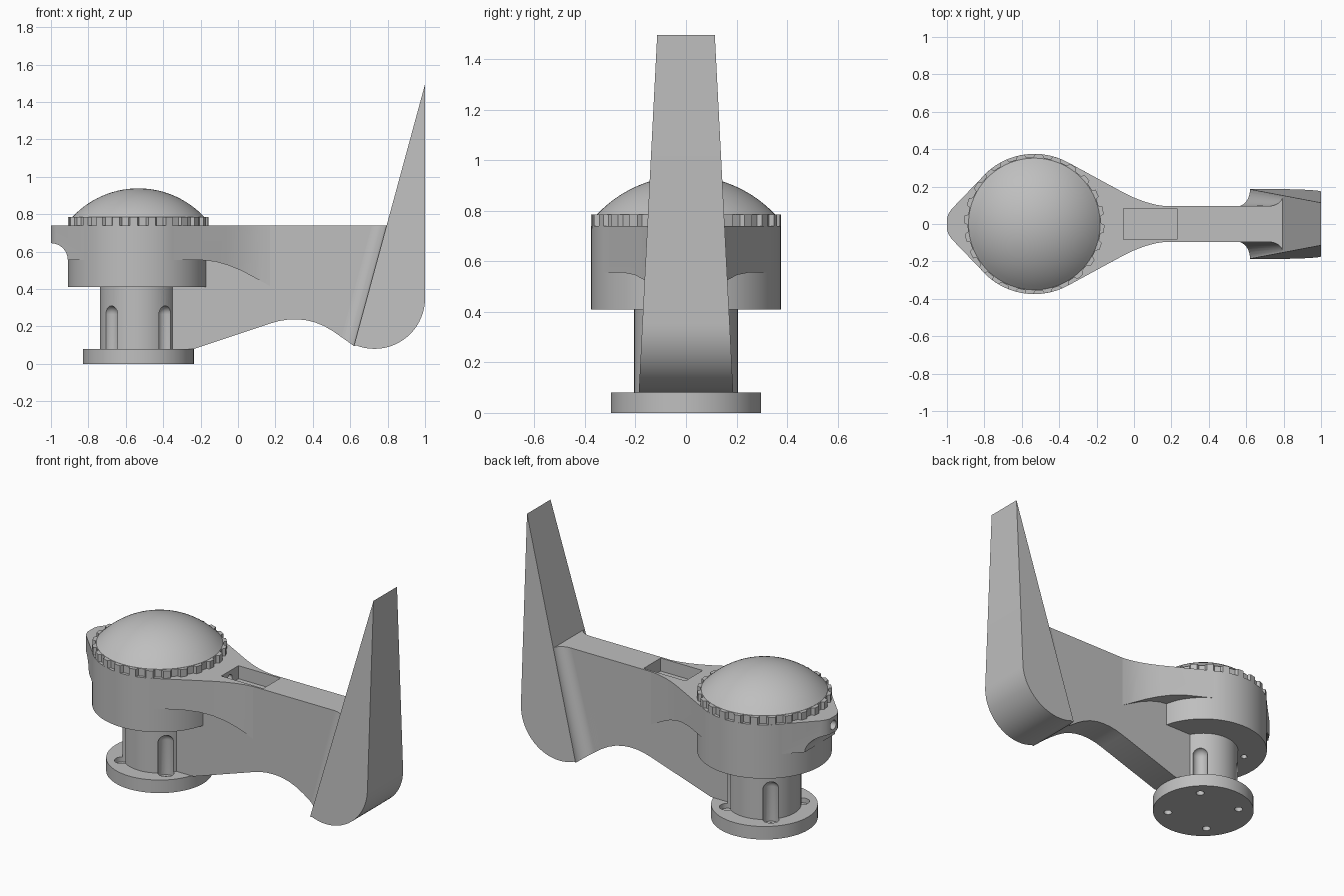
import bpy, bmesh
from math import sin, cos, pi, radians, sqrt

cube = bpy.data.objects.get("Cube")
if cube:
    bpy.data.objects.remove(cube, do_unlink=True)

grey = bpy.data.materials.new("plain grey")
grey.use_nodes = True
tone = (0.52, 0.52, 0.52, 1)
grey.diffuse_color = tone
grey.node_tree.nodes["Principled BSDF"].inputs["Base Color"].default_value = tone

CX = -0.533    # axis of the mast and housing
TOP = 0.74     # shared top level of housing and arm


def finish(name, bm):
    bmesh.ops.recalc_face_normals(bm, faces=bm.faces)
    mesh = bpy.data.meshes.new(name)
    bm.to_mesh(mesh)
    bm.free()
    mesh.materials.append(grey)
    ob = bpy.data.objects.new(name, mesh)
    bpy.context.collection.objects.link(ob)
    return ob


def prism(name, pts, lo, hi, axis="z"):
    """Extrude a 2D outline along z (points are x, y) or along y (points are x, z)."""
    bm = bmesh.new()
    place = (lambda p, h: (p[0], p[1], h)) if axis == "z" else (lambda p, h: (p[0], h, p[1]))
    a = [bm.verts.new(place(p, lo)) for p in pts]
    b = [bm.verts.new(place(p, hi)) for p in pts]
    bm.faces.new(a)
    bm.faces.new(b)
    n = len(pts)
    for i in range(n):
        j = (i + 1) % n
        bm.faces.new((a[i], a[j], b[j], b[i]))
    return finish(name, bm)


def lathe(name, profile, x, y=0, steps=32):
    """Revolve an (r, z) profile that starts and ends on the axis."""
    bm = bmesh.new()
    vs = [bm.verts.new((x + r, y, z)) for r, z in profile]
    es = [bm.edges.new(e) for e in zip(vs, vs[1:])]
    bmesh.ops.spin(bm, geom=vs + es, cent=(x, y, 0), axis=(0, 0, 1),
                   angle=2 * pi, steps=steps)
    bmesh.ops.remove_doubles(bm, verts=bm.verts, dist=0.0005)
    return finish(name, bm)


def rod(name, x, y, r, lo, hi, steps=32):
    return lathe(name, [(0, lo), (r, lo), (r, hi), (0, hi)], x, y, steps)


def boolean(ob, tool, op="DIFFERENCE", keep=False):
    mod = ob.modifiers.new("cut", "BOOLEAN")
    mod.object, mod.operation, mod.solver = tool, op, "EXACT"
    bpy.context.view_layer.objects.active = ob
    bpy.ops.object.modifier_apply(modifier=mod.name)
    if not keep:
        bpy.data.objects.remove(tool, do_unlink=True)


def mirrored(half):
    """Close an outline symmetric about y = 0."""
    return half + [(x, -y) for x, y in reversed(half)]


# Mounting flange and mast
flange = rod("mounting_flange", CX, 0, 0.297, 0, 0.08, 64)
mast = rod("mast", CX, 0, 0.205, 0.07, 0.43, 64)

# Four screw holes, each with a round-topped channel up the mast
R = 0.045
channel = [(0, 0.05), (R, 0.05)]
channel += [(R * cos(a * pi / 12), 0.265 + R * sin(a * pi / 12)) for a in range(6)] + [(0, 0.31)]
for sx in (-1, 1):
    for sy in (-1, 1):
        x, y = CX + sx * 0.148, sy * 0.148
        boolean(flange, rod("hole_cutter", x, y, 0.024, -0.1, 0.2))
        cutter = lathe("channel_cutter", channel, x, y)
        boolean(flange, cutter, keep=True)
        boolean(mast, cutter)

# Round housing with a small drain hole underneath
housing = rod("housing", CX, 0, 0.375, 0.41, TOP, 96)
boolean(housing, rod("drain_cutter", CX - 0.23, 0.1, 0.02, 0.3, 0.47, 12))

# Teardrop shroud: top outline trimmed by a side profile
shroud = prism("shroud", mirrored([
    (-1, 0.03), (-0.992, 0.055), (-0.975, 0.08), (-0.8, 0.262), (-0.533, 0.3),
    (-0.345, 0.325), (-0.06, 0.17), (0, 0.141), (0.06, 0.118), (0.12, 0.102),
    (0.17, 0.095)]), 0.3, TOP, "z")
hollow = [(-1 + 0.09 * sin(a * pi / 16), 0.555 + 0.09 * cos(a * pi / 16)) for a in range(9)]
side = [(-1.1, 0.9), (-1.1, 0.645)] + hollow + [
    (-0.2, 0.555), (-0.12, 0.546), (-0.05, 0.526), (0.02, 0.497), (0.09, 0.46),
    (0.2, 0.4), (0.2, 0.9)]
boolean(shroud, prism("shroud_trim", side, -0.5, 0.5, "y"), "INTERSECT")

# Hole in the pointed tip, running along x
tip = rod("tip_cutter", 0, 0, 0.028, -0.06, 0.06, 24)
for v in tip.data.vertices:
    x, y, z = v.co
    v.co = (-1 + z, y, 0.69 - x)
boolean(shroud, tip)

# Arm web with an arched lower edge
web = [(-0.5, 0.08), (-0.235, 0.08), (0.17, 0.215), (0.22, 0.229), (0.265, 0.236),
       (0.31, 0.238), (0.36, 0.234), (0.41, 0.222), (0.46, 0.202), (0.51, 0.173),
       (0.56, 0.138), (0.62, 0.095), (0.7, 0.11), (0.8, TOP), (-0.5, TOP)]
arm = prism("arm", web, -0.095, 0.095, "y")

# Pocket sunk in the top of the arm, with a cable hole at its inner end
box = [(-0.055, 0.66), (0.23, 0.66), (0.23, 0.9), (-0.055, 0.9)]
pocket = prism("pocket_cutter", box, -0.083, 0.083, "y")
cable = rod("cable_cutter", 0, 0, 0.022, -0.05, 0.05, 20)
for v in cable.data.vertices:
    x, y, z = v.co
    v.co = (-0.075 + z, y, 0.695 - x)
for part in (arm, shroud):
    boolean(part, pocket, keep=True)
    boolean(part, cable, keep=True)
for tool in (pocket, cable):
    bpy.data.objects.remove(tool, do_unlink=True)


# Tail vane: slanted leading edge, rounded heel, tapering towards the top
def half_width(z):
    return 0.191 - 0.0515 * z


heel = [(0.73 + 0.27 * cos(a * pi / 32), 0.35 + 0.27 * sin(a * pi / 32)) for a in range(0, -21, -1)]
vane = prism("tail_vane", [(1, 1.495)] + heel + [(0.62, 0.097)], -1, 1, "y")
for v in vane.data.vertices:
    v.co.y *= half_width(v.co.z)

# Concave fillet that flares the arm into the vane
flare = [(-0.2, 0)] + [(-0.08 + 0.08 * sin(a * pi / 16), 1 - cos(a * pi / 16)) for a in range(9)]
fillet = prism("vane_fillet", mirrored([(x, t + 1) for x, t in flare + [(0.03, 1)]]), 0.05, TOP, "z")
for v in fillet.data.vertices:
    x, y, z = v.co
    w = 0.095 + (abs(y) - 1) * (half_width(z) - 0.097)
    v.co = (x + 0.62 + (z - 0.095) * 0.2724, w if y > 0 else -w, z)
boolean(fillet, prism("fillet_trim", web, -0.4, 0.4, "y"), "INTERSECT")

# Toothed clamp ring and domed cap
teeth = 24
gear = []
for i in range(teeth):
    for r, f in ((0.357, 0), (0.357, 0.4), (0.375, 0.5), (0.375, 0.9)):
        a = 2 * pi * (i + f + 0.05) / teeth
        gear.append((CX + r * cos(a), r * sin(a)))
ring = prism("toothed_ring", gear, TOP - 0.01, 0.785, "z")

RAD = 0.483
cap = []
for i in range(17):
    r = 0.352 * (1 - i / 16)
    cap.append((r, 0.938 - RAD + sqrt(RAD ** 2 - r ** 2)))
dome = lathe("domed_cap", [(0, 0.75), (0.352, 0.75)] + cap, CX, 0, 96)

# Smooth curved faces and keep edges crisp
bpy.ops.object.select_all(action="DESELECT")
for ob in (flange, mast, housing, shroud, arm, vane, fillet, ring, dome):
    ob.select_set(True)
bpy.context.view_layer.objects.active = dome
bpy.ops.object.shade_smooth_by_angle(angle=radians(30))
